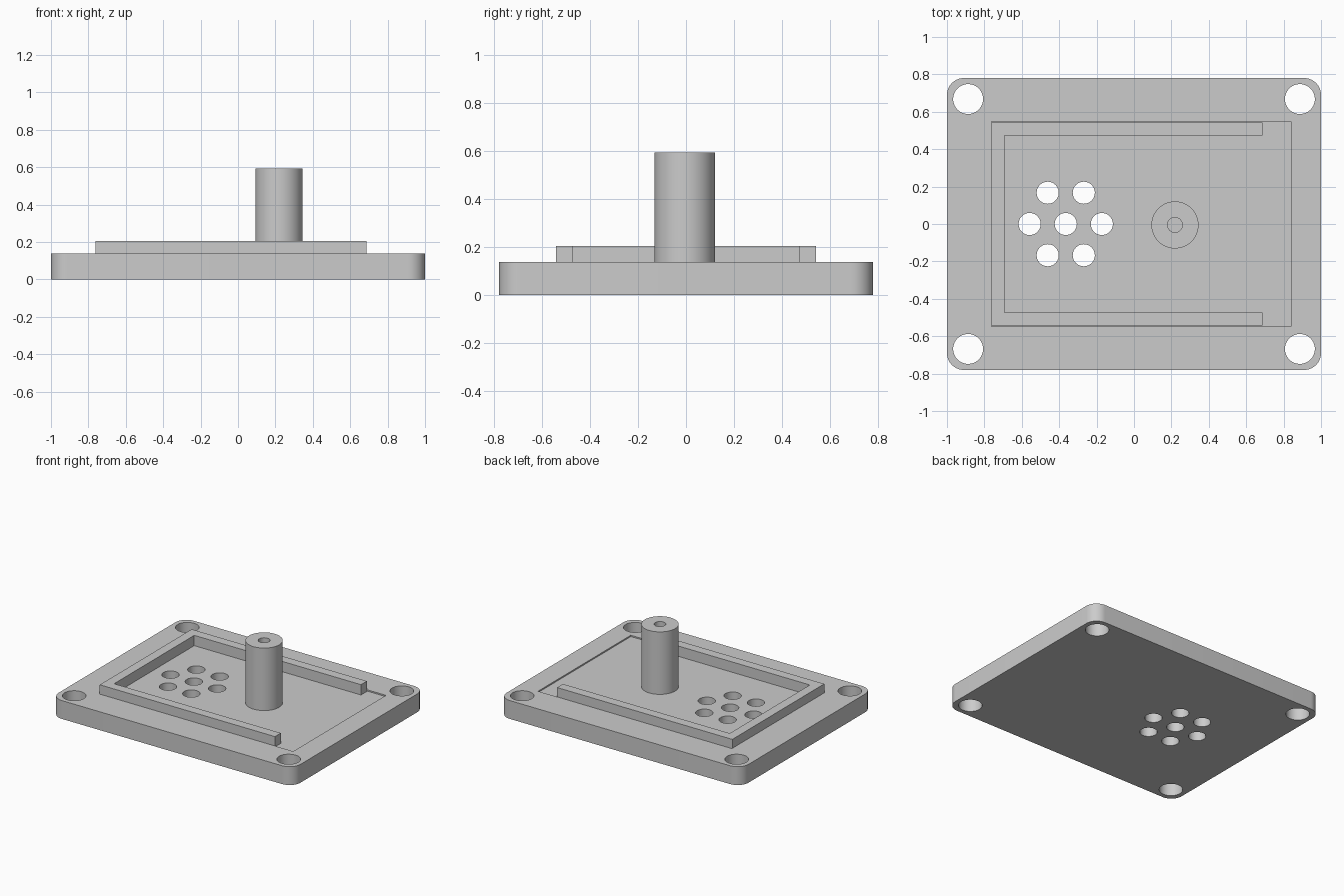
import bpy
import bmesh
from math import cos, sin, pi, radians

cube = bpy.data.objects.get("Cube")
if cube:
    bpy.data.objects.remove(cube, do_unlink=True)

HALF_X, HALF_Y, CORNER_R = 1.0, 0.78, 0.09
PLATE_TOP, POCKET_FLOOR = 0.137, 0.127
WALL_TOP, POST_TOP = 0.204, 0.594
RIM_Y, RIM_LEFT, RIM_END, RIM_T = 0.543, -0.763, 0.686, 0.07
POCKET_END = 0.84
POST = (0.219, -0.005)

grey = bpy.data.materials.new("plain grey")
grey.use_nodes = True
colour = (0.6, 0.6, 0.6, 1)
grey.diffuse_color = colour
grey.node_tree.nodes["Principled BSDF"].inputs["Base Color"].default_value = colour


def prism(name, outline, z0, z1):
    """Extrude a closed counter-clockwise outline from z0 to z1."""
    bm = bmesh.new()
    face = bm.faces.new([bm.verts.new((x, y, z0)) for x, y in outline])
    new = bmesh.ops.extrude_face_region(bm, geom=[face])["geom"]
    top = [v for v in new if isinstance(v, bmesh.types.BMVert)]
    bmesh.ops.translate(bm, verts=top, vec=(0, 0, z1 - z0))
    bmesh.ops.recalc_face_normals(bm, faces=bm.faces)
    mesh = bpy.data.meshes.new(name)
    bm.to_mesh(mesh)
    bm.free()
    mesh.materials.append(grey)
    obj = bpy.data.objects.new(name, mesh)
    bpy.context.collection.objects.link(obj)
    return obj


def circle(x, y, r, n=48):
    return [(x + r * cos(2 * pi * i / n), y + r * sin(2 * pi * i / n)) for i in range(n)]


def rectangle(x0, x1, y0, y1):
    return [(x0, y0), (x1, y0), (x1, y1), (x0, y1)]


def rounded_rectangle(hx, hy, r, steps=12):
    pts = []
    for k, (sx, sy) in enumerate([(1, 1), (-1, 1), (-1, -1), (1, -1)]):
        for i in range(steps + 1):
            a = pi / 2 * (k + i / steps)
            pts.append((sx * (hx - r) + r * cos(a), sy * (hy - r) + r * sin(a)))
    return pts


def cut(target, cutter):
    """Subtract the cutter, then discard it."""
    cutter.hide_render = True
    mod = target.modifiers.new("cut", "BOOLEAN")
    mod.operation = "DIFFERENCE"
    mod.solver = "EXACT"
    mod.object = cutter
    bpy.context.view_layer.objects.active = target
    bpy.ops.object.modifier_apply(modifier=mod.name)
    bpy.data.objects.remove(cutter, do_unlink=True)


def smooth(obj):
    bpy.ops.object.select_all(action="DESELECT")
    obj.select_set(True)
    bpy.context.view_layer.objects.active = obj
    bpy.ops.object.shade_smooth_by_angle(angle=radians(30))


# Base plate with a shallow pocket
plate = prism("base_plate", rounded_rectangle(HALF_X, HALF_Y, CORNER_R), 0, PLATE_TOP)
cut(plate, prism("pocket_cutter", rectangle(RIM_LEFT, POCKET_END, -RIM_Y - 0.005, RIM_Y + 0.005),
                 POCKET_FLOOR, 0.3))

# Corner mounting holes and the cluster of seven vent holes
holes = [(sx * 0.887, sy * 0.668, 0.08) for sx in (-1, 1) for sy in (-1, 1)]
holes.append((-0.365, 0, 0.059))
for i in range(6):
    holes.append((-0.365 + 0.193 * cos(i * pi / 3), 0.193 * sin(i * pi / 3), 0.059))
for x, y, r in holes:
    cut(plate, prism("hole_cutter", circle(x, y, r), -0.1, 0.3))
smooth(plate)

# Three-sided rim wall
inner_y, inner_x = RIM_Y - RIM_T, RIM_LEFT + RIM_T
prism("rim_wall", [(RIM_LEFT, -RIM_Y), (RIM_END, -RIM_Y), (RIM_END, -inner_y), (inner_x, -inner_y),
                   (inner_x, inner_y), (RIM_END, inner_y), (RIM_END, RIM_Y), (RIM_LEFT, RIM_Y)],
      POCKET_FLOOR, WALL_TOP)

# Round post with a blind bore
post = prism("post", circle(*POST, 0.126, 64), POCKET_FLOOR, POST_TOP)
cut(post, prism("bore_cutter", circle(*POST, 0.04, 32), 0.2, 0.8))
smooth(post)
